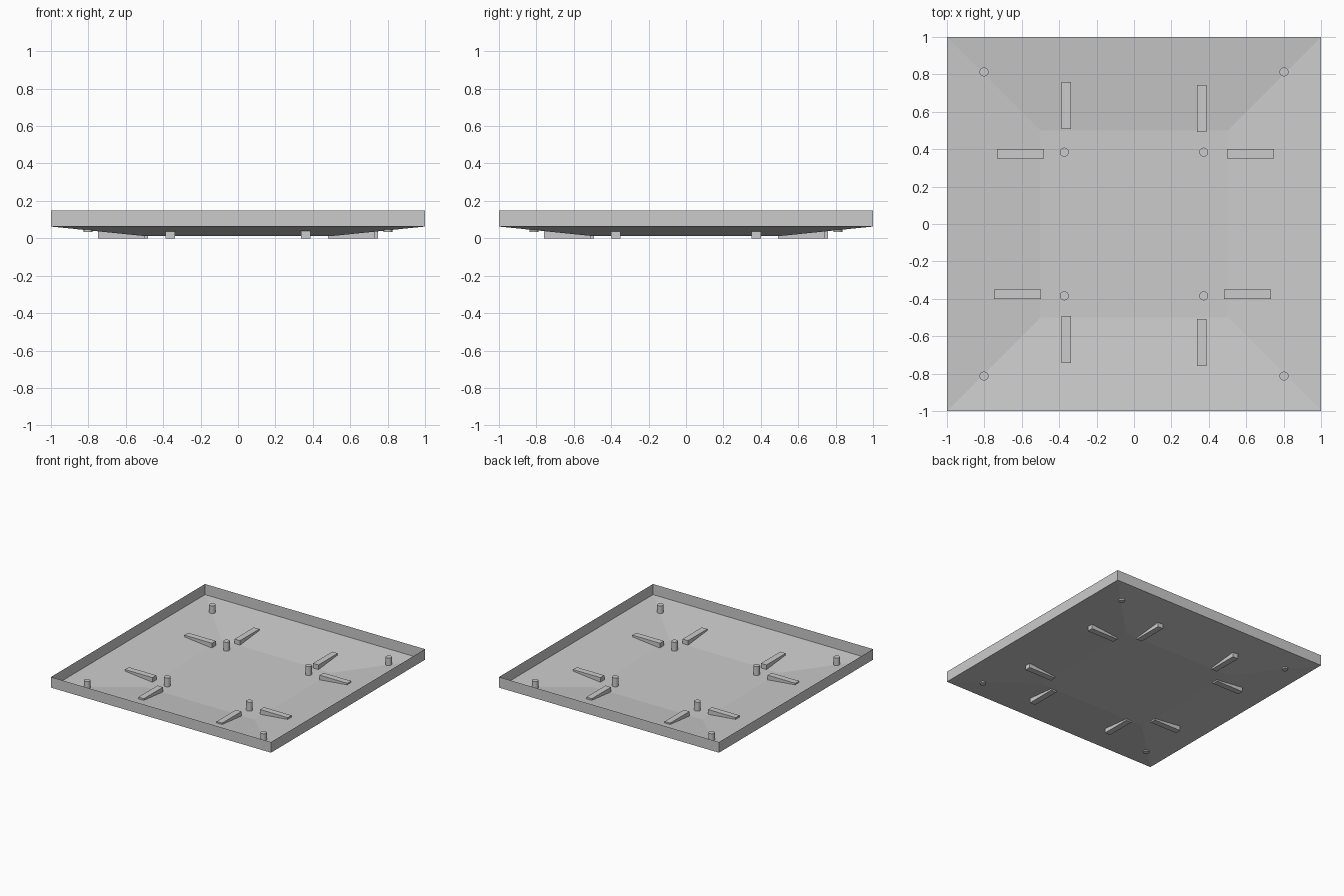
import bpy
import bmesh

cube = bpy.data.objects.get("Cube")
if cube:
    bpy.data.objects.remove(cube, do_unlink=True)

GREY = (0.6, 0.6, 0.6, 1)
grey = bpy.data.materials.new("light grey")
grey.use_nodes = True
grey.diffuse_color = GREY
grey.node_tree.nodes["Principled BSDF"].inputs["Base Color"].default_value = GREY


def tray(name, rings):
    """Thin sheet through square rings, closed by the last one."""
    bm = bmesh.new()
    loops = [[bm.verts.new((sx * r, sy * r, z))
              for sx, sy in ((-1, -1), (1, -1), (1, 1), (-1, 1))] for r, z in rings]
    for upper, lower in zip(loops, loops[1:]):
        for i in range(4):
            j = (i + 1) % 4
            bm.faces.new((upper[i], upper[j], lower[j], lower[i]))
    bm.faces.new(loops[-1])
    mesh = bpy.data.meshes.new(name)
    bm.to_mesh(mesh)
    bm.free()
    obj = bpy.data.objects.new(name, mesh)
    bpy.context.collection.objects.link(obj)
    obj.data.materials.append(grey)


def rib(name, x, y, size_x, size_y, bottom=0.0, top=0.05):
    bpy.ops.mesh.primitive_cube_add(size=1, location=(x, y, (bottom + top) / 2))
    obj = bpy.context.object
    obj.name = name
    obj.scale = (size_x, size_y, top - bottom)
    bpy.ops.object.transform_apply(location=False, rotation=False, scale=True)
    obj.data.materials.append(grey)


def peg(name, x, y, bottom, top):
    bpy.ops.mesh.primitive_cylinder_add(vertices=32, radius=0.024, depth=top - bottom,
                                        location=(x, y, (bottom + top) / 2))
    obj = bpy.context.object
    obj.name = name
    obj.data.materials.append(grey)
    bpy.ops.object.shade_smooth_by_angle()


# Shallow tray: upright wall, sloped sides and flat middle
tray("tray", [(1, 0.15), (1, 0.063), (0.5, 0.012)])

# Two ribs and two pegs in each quarter; the ribs are staggered in a pinwheel
for sx, side in ((-1, "right"), (1, "left")):
    for sy, end in ((-1, "front"), (1, "back")):
        turn = sx * sy
        tag = f"{end}_{side}"
        rib(f"side_rib_{tag}", sx * (0.615 + 0.008 * turn), sy * 0.375, 0.25, 0.05)
        rib(f"end_rib_{tag}", sx * 0.362, sy * (0.625 - 0.008 * turn), 0.05, 0.25)
        peg(f"inner_peg_{tag}", sx * 0.373, sy * 0.384, 0.012, 0.085)
        peg(f"corner_peg_{tag}", sx * 0.802, sy * 0.813, 0.034, 0.105)
